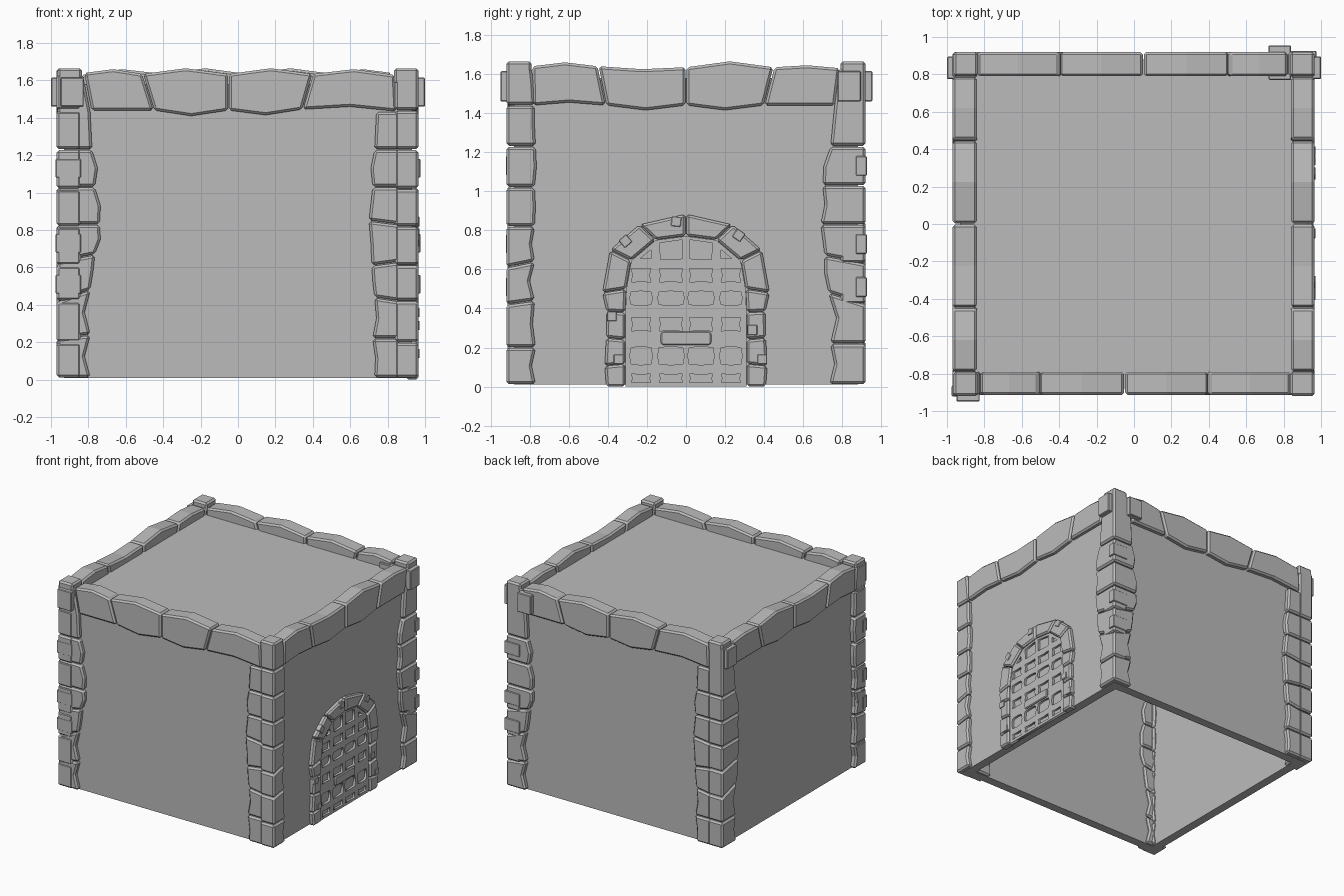
import bpy, bmesh, math
from mathutils import Matrix, Vector

if "Cube" in bpy.data.objects:
    bpy.data.objects.remove(bpy.data.objects["Cube"])

stone_mat = bpy.data.materials.new("grey_stone")
stone_mat.diffuse_color = (0.5, 0.5, 0.5, 1)
stone_mat.use_nodes = True
stone_mat.node_tree.nodes["Principled BSDF"].inputs["Base Color"].default_value = stone_mat.diffuse_color

# Each wall side: horizontal direction, outward direction, inner and outer trim depth
SIDES = {
    "front": (Vector((1, 0, 0)), Vector((0, -1, 0)), 0.79, 0.915),
    "right": (Vector((0, 1, 0)), Vector((1, 0, 0)), 0.84, 0.965),
    "back": (Vector((-1, 0, 0)), Vector((0, 1, 0)), 0.79, 0.92),
    "left": (Vector((0, 1, 0)), Vector((-1, 0, 0)), 0.84, 0.97),
}


def prisms(name, side, polys, n0=None, n1=None, bevel=0.013):
    """Extrude outlines drawn on a wall side into bevelled blocks."""
    u, n, d0, d1 = SIDES[side]
    n0 = d0 if n0 is None else n0
    n1 = d1 if n1 is None else n1
    bm = bmesh.new()
    for pts in polys:
        a = [bm.verts.new(u * p + n * n0 + Vector((0, 0, z))) for p, z in pts]
        b = [bm.verts.new(u * p + n * n1 + Vector((0, 0, z))) for p, z in pts]
        bm.faces.new(a)
        bm.faces.new(b[::-1])
        for i in range(len(pts)):
            j = (i + 1) % len(pts)
            bm.faces.new((a[i], b[i], b[j], a[j]))
    bmesh.ops.recalc_face_normals(bm, faces=bm.faces)
    me = bpy.data.meshes.new(name)
    bm.to_mesh(me)
    bm.free()
    me.materials.append(stone_mat)
    ob = bpy.data.objects.new(name, me)
    bpy.context.collection.objects.link(ob)
    if bevel:
        m = ob.modifiers.new("worn_edges", 'BEVEL')
        m.width, m.segments = bevel, 1
        m.limit_method, m.angle_limit = 'ANGLE', math.radians(35)
    return ob


def rect(u0, u1, z0, z1):
    return [(u0, z0), (u1, z0), (u1, z1), (u0, z1)]


def column(name, side, corner, joints, edge, tilt):
    """Stacked corner stones; edge holds the ragged side at joints and middles."""
    polys, g = [], 0.003
    for i in range(len(joints) - 1):
        z0, z1 = joints[i] + g, joints[i + 1] - g
        t0, t1 = tilt[i], tilt[i + 1]
        e0, em, e1 = edge[2 * i:2 * i + 3]
        polys.append([(corner, z0), (e0, z0 + t0), (em, (z0 + z1 + t0 + t1) / 2),
                      (e1, z1 + t1), (corner, z1)])
    return prisms(name, side, polys)


def trim(name, side, top_u, bot_u, top_z, bot_z):
    """Wavy row of top blocks with slanted joints."""
    polys, g = [], 0.003
    for i in range(len(top_u) - 1):
        t0, t1, b0, b1 = top_u[i] + g, top_u[i + 1] - g, bot_u[i] + g, bot_u[i + 1] - g
        zt, zb = top_z[2 * i:2 * i + 3], bot_z[2 * i:2 * i + 3]
        polys.append([(b0, zb[0]), ((b0 + b1) / 2, zb[1]), (b1, zb[2]),
                      (t1, zt[2]), ((t0 + t1) / 2, zt[1]), (t0, zt[0])])
    return prisms(name, side, polys)


# Plain walls, open at the bottom, with a sunken roof
for s in SIDES:
    long_side = s in ("front", "back")
    half, out = (0.93, 0.88) if long_side else (0.88, 0.93)
    prisms(s + "_wall", s, [rect(-half, half, 0.01, 1.58)], out - 0.07, out, 0)
prisms("roof", "front", [rect(-0.9, 0.9, 1.53, 1.575)], -0.85, 0.85, 0)

# Corner stones and top trim, paired on opposite sides
J = [0.01, 0.22, 0.42, 0.63, 0.83, 1.03, 1.23, 1.635]
for s in ("front", "back"):
    column(s + "_wide_corner_stones", s, -0.965, J,
           [-.79, -.82, -.79, -.82, -.79, -.775, -.765, -.735, -.74, -.735, -.765, -.75,
            -.78, -.79, -.83], [0, .02, .06, .04, 0, 0, 0, 0])
    column(s + "_narrow_corner_stones", s, 0.86, J[:-1] + [1.435],
           [.73, .735, .72, .74, .73, .72, .715, .71, .70, .71, .72, .71, .73, .735, .74],
           [0, 0, .02, -.02, .02, 0, 0, 0])
    trim(s + "_top_trim", s, [-.825, -.51, -.05, .40, .84], [-.785, -.45, -.05, .345, .85],
         [1.64, 1.66, 1.635, 1.665, 1.635, 1.665, 1.635, 1.66, 1.63],
         [1.44, 1.44, 1.44, 1.41, 1.44, 1.415, 1.445, 1.46, 1.435])
    # Small knobs on the corner stones
    d = SIDES[s][3]
    prisms(s + "_knobs", s, [rect(-.975, -.84, z, z + .1) for z in (.46, .68, 1.08)],
           d - 0.05, d + 0.006, 0.004)

JR = [0.01, 0.2, 0.42, 0.61, 0.82, 1.02, 1.23, 1.44, 1.635]
for s in ("right", "left"):
    column(s + "_front_corner_stones", s, -0.92, JR,
           [-.77, -.79, -.77, -.785, -.775, -.80, -.775, -.79, -.775, -.77, -.775, -.765,
            -.77, -.775, -.775, -.78, -.79], [0, 0, .02, .03, 0, 0, 0, 0, 0])
    column(s + "_back_corner_stones", s, 0.92, J,
           [.735, .76, .74, .77, .73, .71, .71, .70, .69, .71, .70, .705, .74, .76, .785],
           [0, 0, .06, .04, 0, 0, 0, 0])
    trim(s + "_top_trim", s, [-.79, -.45, 0, .45, .79], [-.785, -.41, 0, .40, .765],
         [1.64, 1.66, 1.64, 1.625, 1.635, 1.665, 1.635, 1.645, 1.63],
         [1.44, 1.455, 1.44, 1.415, 1.44, 1.415, 1.44, 1.44, 1.44])
    # Projecting stone near the back corner
    prisms(s + "_projecting_stone", s, [rect(.775, .895, 1.46, 1.615)], 0.85, 1.0, 0.005)

prisms("front_projecting_stone", "front", [rect(-.95, -.825, 1.46, 1.615)], 0.8, 0.95, 0.005)
prisms("back_projecting_stone", "back", [rect(-.84, -.72, 1.46, 1.615)], 0.77, 0.955, 0.005)

# Corner caps
for sx in (-1, 1):
    for sy in ("front", "back"):
        prisms(sy + "_corner_cap", sy, [rect(*sorted((sx * .835, sx * .965)), 1.58, 1.665)],
               0.79, 0.92)

# Door arch stones: half the joints, then mirrored
inner = [(-.31, 0), (-.31, .115), (-.31, .24), (-.31, .38), (-.305, .5), (-.28, .645),
         (-.155, .75), (0, .77)]
outer = [(-.41, 0), (-.418, .105), (-.41, .25), (-.408, .385), (-.43, .48), (-.39, .7),
         (-.24, .83), (0, .885)]
arch = []
for sgn in (1, -1):
    for i in range(7):
        q = [inner[i], inner[i + 1], outer[i + 1], outer[i]]
        cu, cz = sum(p[0] for p in q) / 4, sum(p[1] for p in q) / 4
        arch.append([(sgn * (cu + (p - cu) * .97), cz + (z - cz) * (1 if i == 0 else .97))
                     for p, z in q])
prisms("door_arch_stones", "right", arch, 0.9, 0.965, 0.012)

# Small chips on the arch stones
chips = []
for cu, cz, ang in ((-.05, .845, -.1), (-.31, .745, .7), (.27, .775, -.6), (-.38, .36, 0),
                    (.34, .29, 0), (-.345, .14, 0), (.39, .14, 0)):
    c, s = math.cos(ang), math.sin(ang)
    chips.append([(cu + c * a - s * b, cz + s * a + c * b)
                  for a, b in ((-.025, -.025), (.025, -.025), (.025, .025), (-.025, .025))])
prisms("arch_chips", "right", chips, 0.94, 0.971, 0.003)

# Door lattice: an arched plate pierced by rough openings
outline = inner + [(-p, z) for p, z in inner[-2::-1]]
rows = [(.02, .065), (.115, .2), (.285, .355), (.42, .485), (.535, .605)]
cells = []
for k, (z0, z1) in enumerate(rows):
    for c, hw in ((-.23, .05), (-.077, .06), (.077, .06), (.23, .05)):
        w = 0.008 if (k % 2) else -0.008
        zm = (z0 + z1) / 2
        cells.append([(c - hw, z0), (c, z0 - w / 2), (c + hw, z0), (c + hw + w, zm),
                      (c + hw, z1), (c, z1 + w / 2), (c - hw, z1), (c - hw - w, zm)])
for s in (-1, 1):
    cells.append([(s * .018, .655), (s * .13, .65), (s * .135, .735), (s * .018, .752)])
    cells.append([(s * .18, .655), (s * .235, .655), (s * .18, .70)])
cu = bpy.data.curves.new("door_lattice", 'CURVE')
cu.dimensions, cu.fill_mode, cu.extrude = '2D', 'BOTH', 0.012
for pts in [outline] + cells:
    sp = cu.splines.new('POLY')
    sp.points.add(len(pts) - 1)
    for q, (p, z) in zip(sp.points, pts):
        q.co = (p, z, 0, 1)
    sp.use_cyclic_u = True
cu.materials.append(stone_mat)
lattice = bpy.data.objects.new("door_lattice", cu)
bpy.context.collection.objects.link(lattice)
lattice.matrix_world = Matrix(((0, 0, 1, 0.936), (1, 0, 0, 0), (0, 1, 0, 0), (0, 0, 0, 1)))
bpy.context.view_layer.objects.active = lattice
lattice.select_set(True)
bpy.ops.object.convert(target='MESH')

# Door handle bar
h = [(-.13, .225), (-.12, .213), (.12, .213), (.13, .225), (.13, .27), (.12, .282),
     (-.12, .282), (-.13, .27)]
prisms("door_handle", "right", [h], 0.93, 0.96, 0.006)
